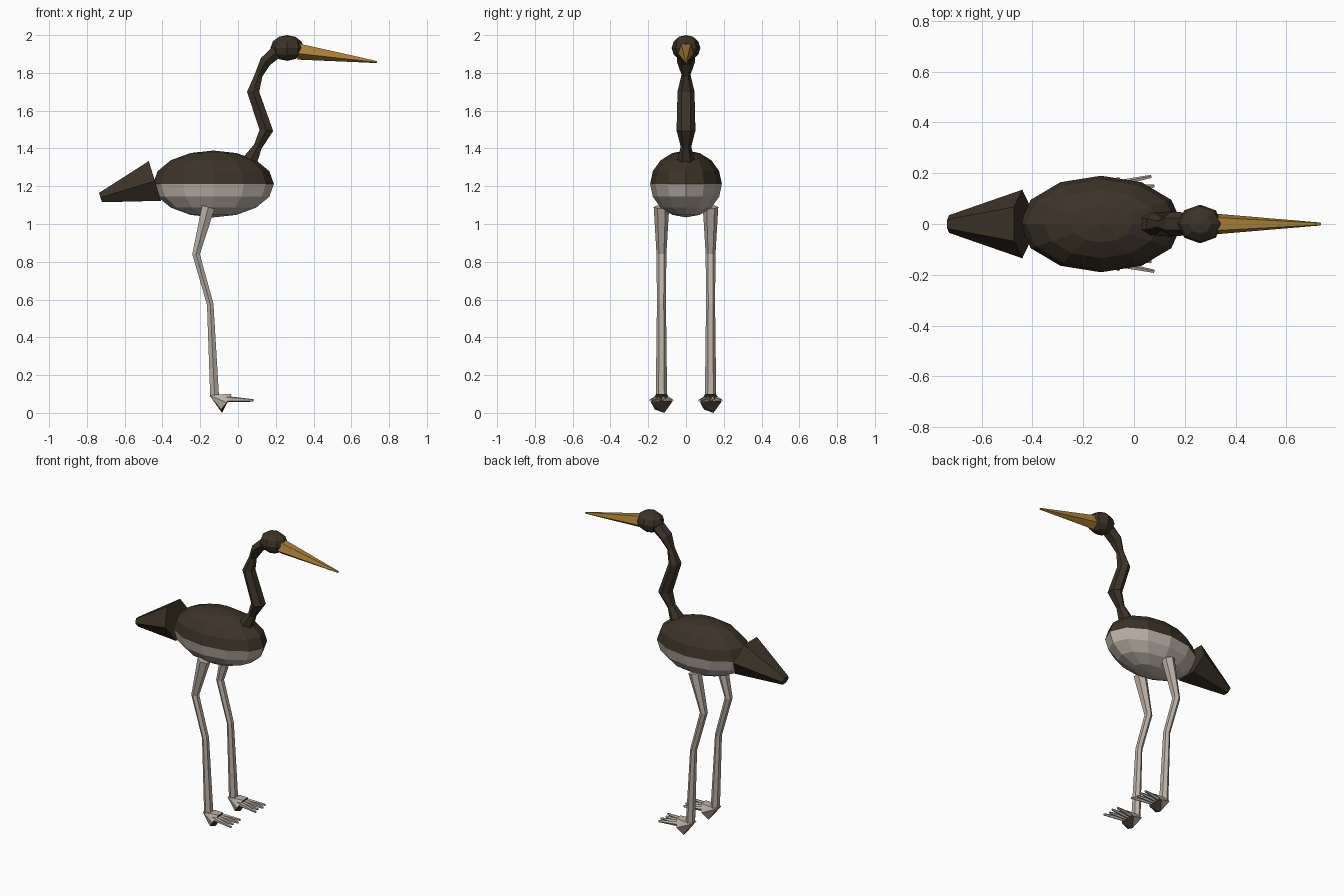
import bpy, bmesh, math
from mathutils import Vector

if "Cube" in bpy.data.objects:
    bpy.data.objects.remove(bpy.data.objects["Cube"])


def material(name, rgb):
    m = bpy.data.materials.new(name)
    m.diffuse_color = (*rgb, 1)
    m.use_nodes = True
    m.node_tree.nodes["Principled BSDF"].inputs["Base Color"].default_value = m.diffuse_color
    return m


BROWN = material("dark brown", (0.045, 0.033, 0.021))
PALE = material("pale grey", (0.50, 0.44, 0.39))
AMBER = material("amber", (0.42, 0.23, 0.035))


def finish(name, bm, mats, rule=None):
    bmesh.ops.recalc_face_normals(bm, faces=bm.faces[:])
    bm.normal_update()
    if rule:
        for f in bm.faces:
            f.material_index = int(rule(f))
    me = bpy.data.meshes.new(name)
    bm.to_mesh(me)
    bm.free()
    for m in mats:
        me.materials.append(m)
    ob = bpy.data.objects.new(name, me)
    bpy.context.collection.objects.link(ob)
    return ob


def tube(name, path, sides, mat, start=0.0):
    """Faceted tube; path rows are x, y, z, half width, half depth."""
    bm = bmesh.new()
    pts = [Vector(p[:3]) for p in path]
    rings = []
    for i, p in enumerate(path):
        t = Vector()
        if i > 0:
            t += (pts[i] - pts[i - 1]).normalized()
        if i < len(pts) - 1:
            t += (pts[i + 1] - pts[i]).normalized()
        n = t.cross(Vector((0, 1, 0))).normalized()
        s = n.cross(t).normalized()
        ring = []
        for k in range(sides):
            a = start + math.tau * k / sides
            ring.append(bm.verts.new(pts[i] + s * p[3] * math.cos(a) + n * p[4] * math.sin(a)))
        rings.append(ring)
    for a, b in zip(rings, rings[1:]):
        for k in range(sides):
            j = (k + 1) % sides
            bm.faces.new((a[k], a[j], b[j], b[k]))
    bm.faces.new(rings[0])
    bm.faces.new(rings[-1])
    return finish(name, bm, [mat])


def ellipsoid(name, centre, radii, segs, rings, mats, rule=None):
    bm = bmesh.new()
    bmesh.ops.create_uvsphere(bm, u_segments=segs, v_segments=rings, radius=1)
    for v in bm.verts:
        v.co = Vector(c + r * q for c, r, q in zip(centre, radii, v.co))
    return finish(name, bm, mats, rule)


# Body with pale belly, and head
ellipsoid("body", (-0.13, 0, 1.212), (0.32, 0.19, 0.177), 12, 8, [BROWN, PALE],
          lambda f: f.calc_center_median().z < 1.212)
ellipsoid("head", (0.26, 0, 1.932), (0.088, 0.076, 0.068), 8, 6, [BROWN])

# Tail, neck and beak
tube("tail", [(-0.44, 0, 1.228, 0.135, 0.127), (-0.728, 0, 1.14, 0.035, 0.03)], 6, BROWN)
tube("neck", [(0.055, 0, 1.32, 0.05, 0.05), (0.105, 0, 1.41, 0.028, 0.026),
              (0.15, 0, 1.495, 0.05, 0.042), (0.08, 0, 1.70, 0.045, 0.037),
              (0.11, 0, 1.79, 0.024, 0.024), (0.145, 0, 1.86, 0.048, 0.035),
              (0.215, 0, 1.92, 0.045, 0.04)], 6, BROWN)
tube("beak", [(0.32, 0, 1.917, 0.043, 0.047), (0.735, 0, 1.858, 0.006, 0.006)],
     5, AMBER, -math.pi / 2)

for side, y in (("right", -0.13), ("left", 0.13)):
    # Leg
    tube(side + "_leg", [(-0.157, y, 1.09, 0.041, 0.04), (-0.222, y, 0.84, 0.026, 0.023),
                         (-0.147, y, 0.575, 0.024, 0.02), (-0.124, y, 0.09, 0.03, 0.027)],
         6, PALE)
    # Foot wedge with a dark sole facing forward and down
    bm = bmesh.new()
    for x, dy, z in ((-0.15, 0.025, 0.092), (-0.15, -0.025, 0.092),
                     (-0.097, 0.03, 0.098), (-0.097, -0.03, 0.098),
                     (-0.085, 0.015, 0.0), (-0.09, -0.035, 0.018),
                     (-0.06, 0.055, 0.055), (-0.06, -0.055, 0.055),
                     (-0.035, 0.025, 0.10), (-0.035, -0.025, 0.10)):
        bm.verts.new((x, y + dy, z))
    bmesh.ops.convex_hull(bm, input=bm.verts[:])
    finish(side + "_foot", bm, [PALE, BROWN], lambda f: f.normal.x > 0.3 and f.normal.z < 0.1)
    # Fan of toes
    for k in range(4):
        d = (k - 1.5) / 1.5
        tube(f"{side}_toe_{k + 1}",
             [(-0.07, y + 0.028 * d, 0.073, 0.013, 0.018),
              (0.08 - 0.012 * (k % 2), y + 0.057 * d, 0.066, 0.007, 0.007)], 5, PALE)
